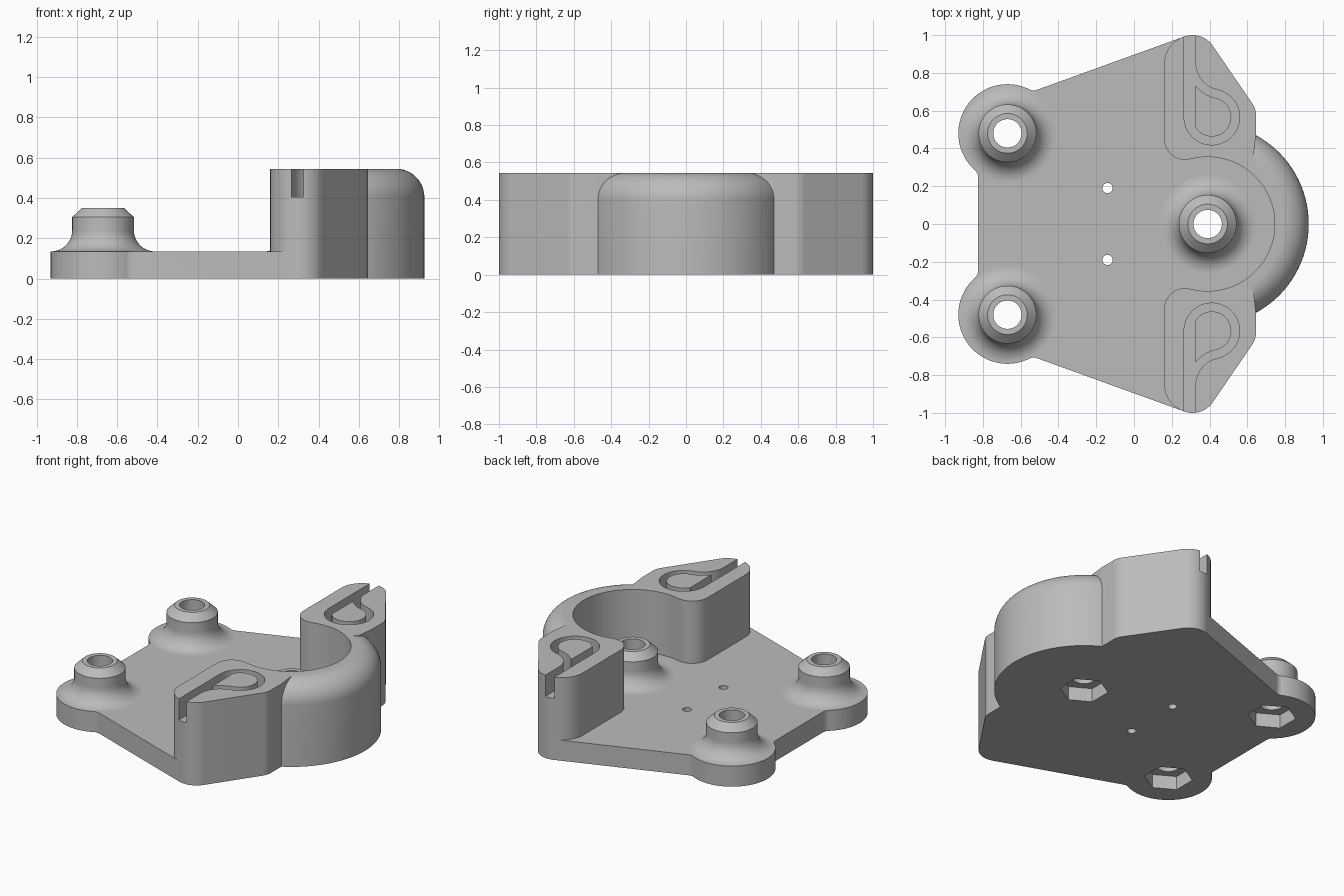
import bpy, bmesh
from math import sin, cos, radians, pi

if "Cube" in bpy.data.objects:
    bpy.data.objects.remove(bpy.data.objects["Cube"], do_unlink=True)

FLOOR, TOP, GROOVE = 0.135, 0.545, 0.405
HUB = (0.39, 0)                                   # shared centre of wall and rear post
POSTS = [(-0.67, 0.48), (-0.67, -0.48), HUB]

grey = bpy.data.materials.new("matte grey")
grey.use_nodes = True
grey.diffuse_color = (0.5, 0.5, 0.5, 1)
grey.node_tree.nodes["Principled BSDF"].inputs["Base Color"].default_value = (0.5, 0.5, 0.5, 1)


def arc(cx, cy, r, a0, a1, step=1.5):
    n = max(2, round(abs(a1 - a0) / step))
    angles = [radians(a0 + (a1 - a0) * i / n) for i in range(n + 1)]
    return [(cx + r * cos(a), cy + r * sin(a)) for a in angles]


def flip(points):
    return [(x, -y) for x, y in reversed(points)]


def finish(bm, name):
    bmesh.ops.recalc_face_normals(bm, faces=bm.faces)
    mesh = bpy.data.meshes.new(name)
    bm.to_mesh(mesh)
    bm.free()
    mesh.materials.append(grey)
    obj = bpy.data.objects.new(name, mesh)
    bpy.context.collection.objects.link(obj)
    return obj


def prism(name, outline, z0, z1):
    bm = bmesh.new()
    face = bm.faces.new([bm.verts.new((x, y, z0)) for x, y in outline])
    top = bmesh.ops.extrude_face_region(bm, geom=[face], use_keep_orig=True)["geom"]
    bmesh.ops.translate(bm, vec=(0, 0, z1 - z0),
                        verts=[v for v in top if isinstance(v, bmesh.types.BMVert)])
    return finish(bm, name)


def lathe(name, profile, centre, a0=0, a1=360, step=3):
    """Turn a closed (radius, z) profile about a vertical axis."""
    bm = bmesh.new()
    full = a1 - a0 == 360
    n = round((a1 - a0) / step)
    rings = []
    for i in range(n if full else n + 1):
        a = radians(a0 + i * step)
        rings.append([bm.verts.new((centre[0] + r * cos(a), centre[1] + r * sin(a), z))
                      for r, z in profile])
    count = len(profile)
    for i in range(n):
        p, q = rings[i], rings[(i + 1) % len(rings)]
        for j in range(count):
            k = (j + 1) % count
            bm.faces.new((p[j], q[j], q[k], p[k]))
    if not full:
        bm.faces.new(rings[0])
        bm.faces.new(rings[-1])
    return finish(bm, name)


def combine(obj, other, operation):
    mod = obj.modifiers.new("combine", 'BOOLEAN')
    mod.operation, mod.solver, mod.object = operation, 'EXACT', other
    bpy.context.view_layer.objects.active = obj
    bpy.ops.object.modifier_apply(modifier=mod.name)
    bpy.data.objects.remove(other, do_unlink=True)


# Base plate: ears, blended necks, side tips and rounded rear
half = (arc(-0.875, 0.247, 0.05, 0, 48.6, 6)
        + arc(-0.67, 0.48, 0.26, 228.6, 63.4)[1:]
        + arc(-0.5315, 0.757, 0.05, 243.4, 289.8, 6)[1:]
        + arc(0.31, 0.87, 0.13, 109.8, 33)
        + arc(0.545, 0.58, 0.1, 33, 0)
        + arc(*HUB, 0.535, 61.5, 0))
body = prism("body", half + flip(half)[1:], 0, FLOOR)

# Curved rear wall with a rounded upper rim
rim = [(0.355, FLOOR), (0.535, FLOOR)] + arc(0.395, GROOVE, 0.14, 0, 90, 5) + [(0.355, TOP)]
combine(body, lathe("rear_wall", rim, HUB, -75, 75, 1.5), 'UNION')

# Side arms with a cable groove looping round a teardrop island
arm = (arc(0.31, 0.8488, 0.15, 180, 109.8)
       + arc(0.31, 0.87, 0.13, 109.8, 33)
       + arc(0.545, 0.58, 0.1, 33, 0)
       + [(0.6453, 0.47), (0.632, 0.35)]
       + arc(*HUB, 0.355, 60, 105)
       + arc(0.27, 0.45, 0.11, 285, 180)[1:])
groove = ([(0.265, 1.1), (0.325, 1.1)]
          + arc(0.475, 0.856, 0.15, 180, 257.8, 4)
          + arc(0.412, 0.566, 0.147, 77.8, -180, 4)[1:])
island = (arc(0.475, 0.856, 0.194, 220, 257.8, 4)
          + arc(0.412, 0.566, 0.103, 77.8, -147.6, 4)[1:])
parts = [body]
for side, turn in (("left", lambda p: p), ("right", flip)):
    combine(body, prism("arm", turn(arm), FLOOR, TOP), 'UNION')
    combine(body, prism("groove", turn(groove), GROOVE, TOP + 0.1), 'DIFFERENCE')
    parts.append(prism("island_" + side, turn(island), GROOVE, TOP))

# Screw holes, hexagonal nut pockets and two pin holes
for x, y in POSTS:
    combine(body, prism("bore", arc(x, y, 0.075, 0, 357, 3), -0.1, 0.2), 'DIFFERENCE')
    combine(body, prism("pocket", arc(x, y, 0.145, 30, 330, 60), -0.1, 0.09), 'DIFFERENCE')
for y in (-0.19, 0.19):
    combine(body, prism("pin_hole", arc(-0.14, y, 0.027, 0, 350, 10), -0.1, 0.2), 'DIFFERENCE')

# Hollow posts with flared feet and chamfered tips
post = ([(0.075, FLOOR)] + arc(0.258, FLOOR + 0.105, 0.105, 270, 180, 6)
        + [(0.153, 0.305), (0.105, 0.35), (0.075, 0.35)])
for name, centre in zip(("post_left", "post_right", "post_rear"), POSTS):
    parts.append(lathe(name, post, centre))

# Smooth the curves, keep the edges crisp
bpy.ops.object.select_all(action='DESELECT')
for obj in parts:
    obj.select_set(True)
bpy.context.view_layer.objects.active = body
bpy.ops.object.shade_smooth_by_angle(angle=radians(30))
